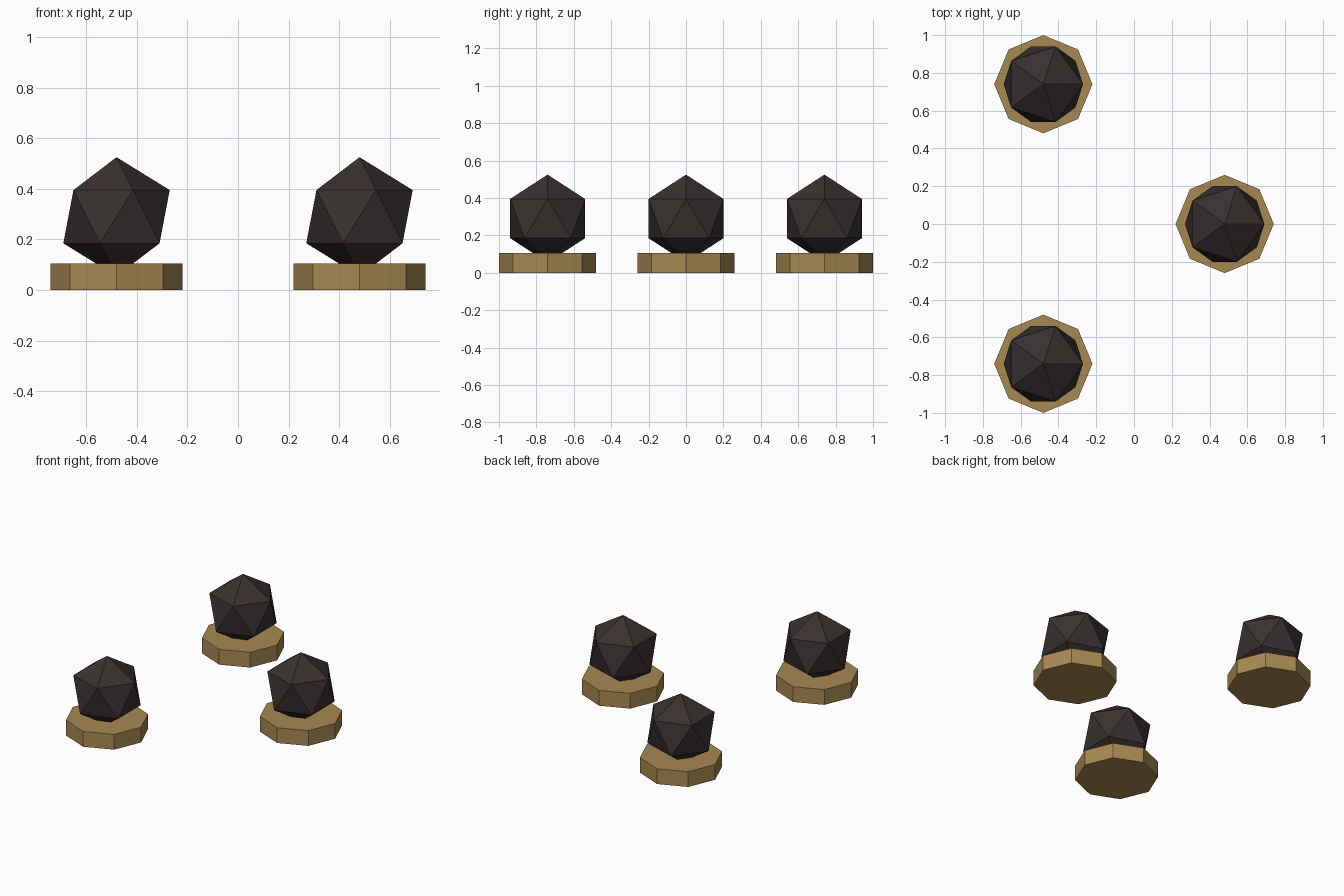
import bpy

cube = bpy.data.objects.get("Cube")
if cube:
    bpy.data.objects.remove(cube, do_unlink=True)


def make_material(name, rgb):
    mat = bpy.data.materials.new(name)
    mat.use_nodes = True
    colour = (*rgb, 1.0)
    mat.diffuse_color = colour
    mat.node_tree.nodes["Principled BSDF"].inputs["Base Color"].default_value = colour
    return mat


def finish(name, mat):
    obj = bpy.context.object
    obj.name = name
    obj.data.name = name
    obj.data.materials.append(mat)
    return obj


brass = make_material("aged brass", (0.39, 0.25, 0.085))
charcoal = make_material("charcoal", (0.041, 0.031, 0.030))

BASE_RADIUS, BASE_HEIGHT = 0.26, 0.105
KNOB_RADIUS, KNOB_CENTRE = 0.235, 0.29

feet = {
    "front_right": (-0.48, -0.74),
    "back_right": (-0.48, 0.74),
    "left": (0.48, 0.0),
}

for label, (x, y) in feet.items():
    # Octagonal base with corners on the axes
    bpy.ops.mesh.primitive_cylinder_add(
        vertices=8, radius=BASE_RADIUS, depth=BASE_HEIGHT,
        location=(x, y, BASE_HEIGHT / 2))
    finish(label + "_base", brass)

    # Faceted twenty-sided knob, its lower tip sunk into the base
    bpy.ops.mesh.primitive_ico_sphere_add(
        subdivisions=1, radius=KNOB_RADIUS, location=(x, y, KNOB_CENTRE))
    finish(label + "_knob", charcoal)
